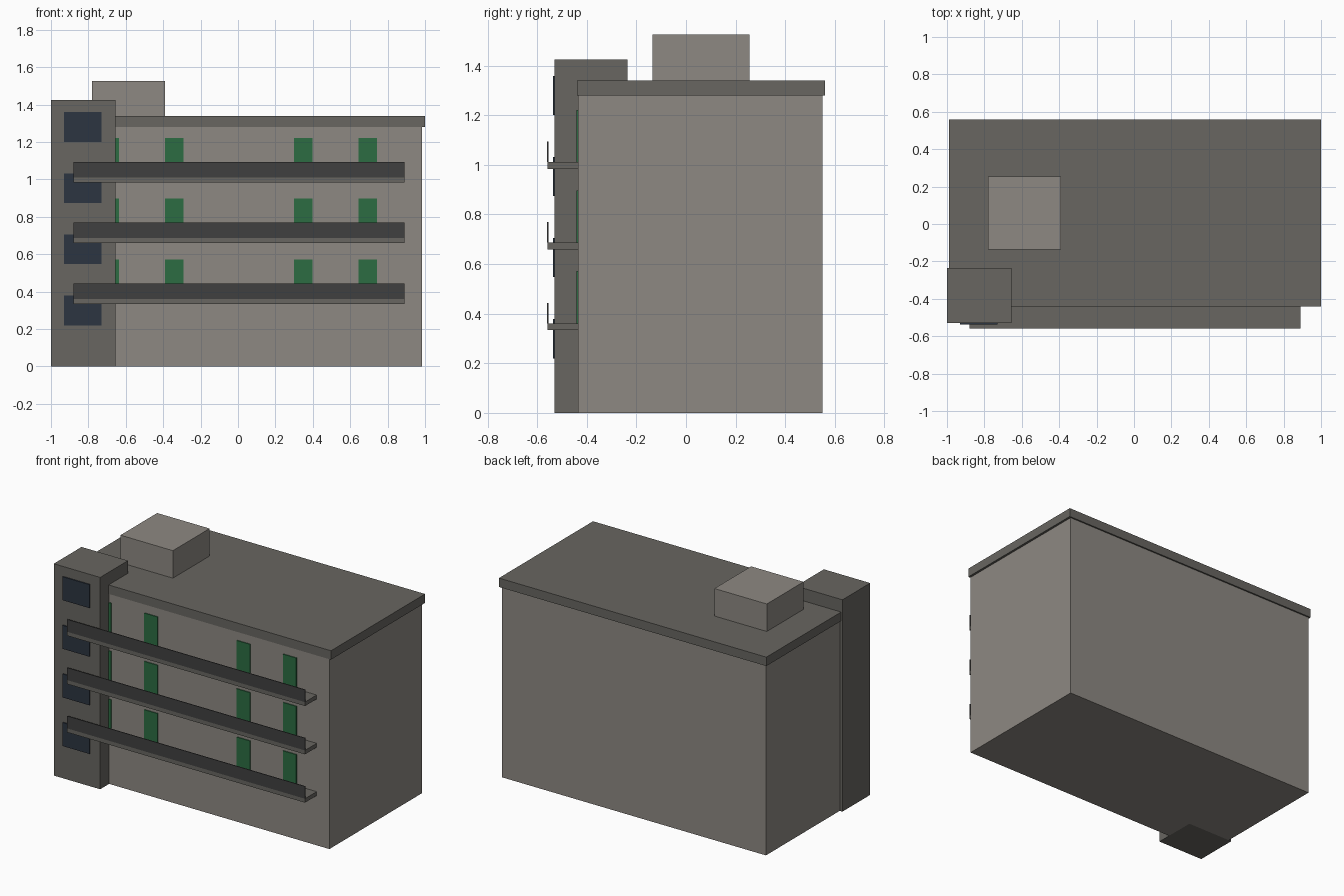
import bpy
import bmesh
from mathutils import Vector

cube = bpy.data.objects.get("Cube")
if cube:
    bpy.data.objects.remove(cube, do_unlink=True)


def material(name, rgb):
    mat = bpy.data.materials.new(name)
    mat.use_nodes = True
    mat.diffuse_color = (*rgb, 1)
    for node in mat.node_tree.nodes:
        if node.type == 'BSDF_PRINCIPLED':
            node.inputs["Base Color"].default_value = (*rgb, 1)
    return mat


wall = material("warm grey wall", (0.27, 0.25, 0.225))
concrete = material("dark concrete", (0.138, 0.133, 0.119))
metal = material("charcoal railing", (0.051, 0.051, 0.051))
green = material("green door", (0.025, 0.15, 0.054))
glass = material("dark blue glass", (0.025, 0.035, 0.052))


def box(name, x, y, z, mat):
    """Box spanning the given (low, high) ranges."""
    low, high = (Vector(c) for c in zip(x, y, z))
    bm = bmesh.new()
    bmesh.ops.create_cube(bm, size=1)
    bmesh.ops.scale(bm, vec=high - low, verts=bm.verts)
    bmesh.ops.translate(bm, vec=(low + high) / 2, verts=bm.verts)
    mesh = bpy.data.meshes.new(name)
    bm.to_mesh(mesh)
    bm.free()
    mesh.materials.append(mat)
    obj = bpy.data.objects.new(name, mesh)
    bpy.context.collection.objects.link(obj)
    return obj


# Main masses
box("main_block", (-0.98, 0.985), (-0.435, 0.55), (0, 1.28), wall)
box("roof_slab", (-0.99, 1.0), (-0.44, 0.56), (1.28, 1.34), concrete)
box("roof_room", (-0.78, -0.39), (-0.135, 0.255), (1.34, 1.525), wall)
box("stair_tower", (-1.0, -0.655), (-0.53, -0.235), (0, 1.425), concrete)

# Stair tower windows
storey = 0.325
for i in range(4):
    base = 0.22 + i * 0.327
    box(f"tower_window_{i + 1}", (-0.93, -0.73), (-0.537, -0.529),
        (base, base + 0.158), glass)

# Balconies with railings and doors on the upper storeys
for i in range(3):
    base = 0.334 + i * storey
    floor = base + 0.027
    box(f"balcony_slab_{i + 1}", (-0.88, 0.89), (-0.559, -0.43), (base, floor), concrete)
    box(f"balcony_railing_{i + 1}", (-0.88, 0.89), (-0.56, -0.555),
        (floor, base + 0.11), metal)
    for j, x in enumerate((-0.685, -0.34, 0.348, 0.693)):
        box(f"balcony_door_{i + 1}_{j + 1}", (x - 0.049, x + 0.049), (-0.441, -0.434),
            (floor, base + 0.238), green)
